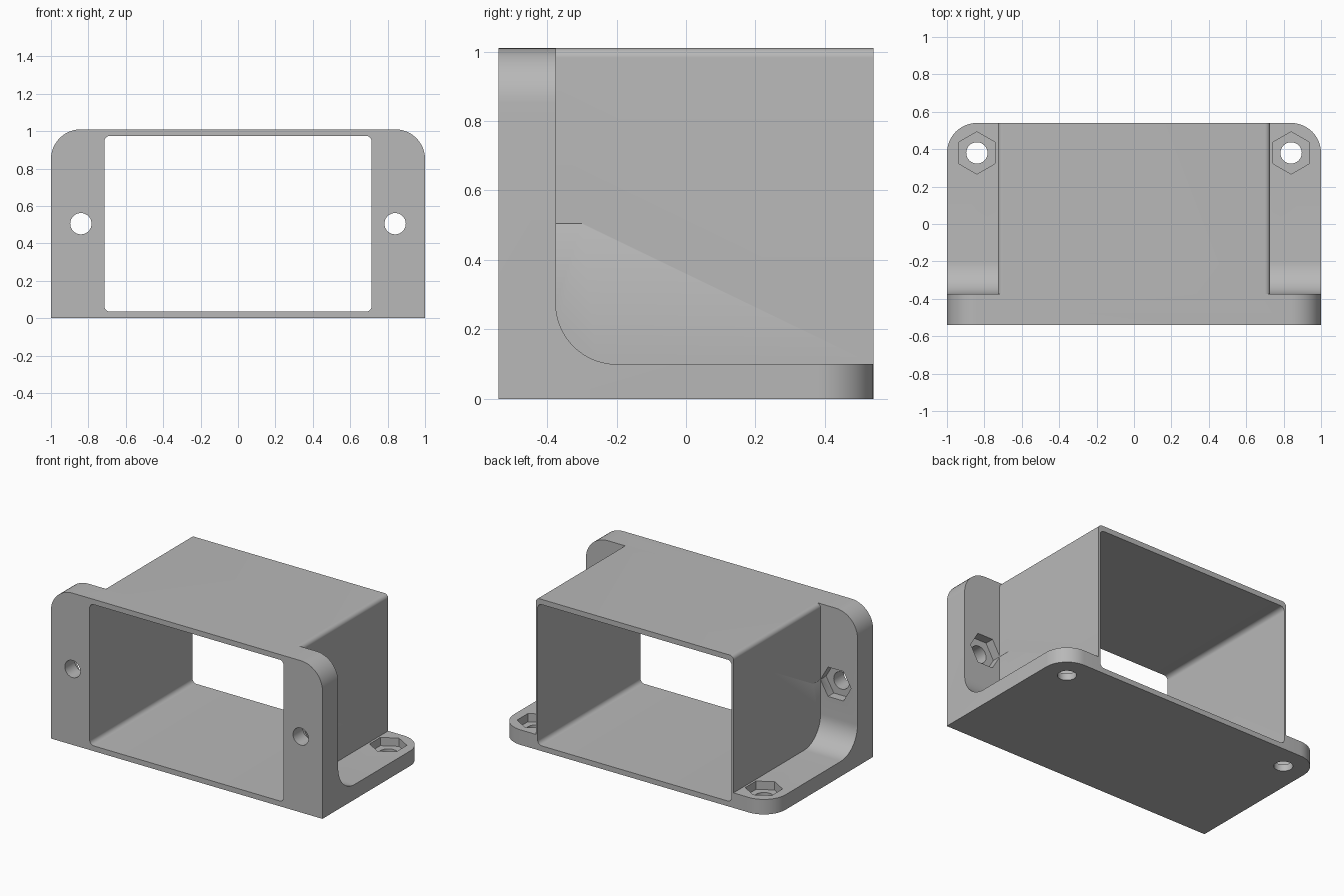
import bpy, bmesh, math
from mathutils import Vector

if "Cube" in bpy.data.objects:
    bpy.data.objects.remove(bpy.data.objects["Cube"], do_unlink=True)

# Main dimensions
HALF_Y, TOP = 0.54, 1.01
FLANGE_Y, BASE_Z = -0.375, 0.10
FILLET, CORNER = 0.175, 0.16
HOLE_X, HOLE_R, HEX_R = 0.84, 0.057, 0.113

grey = bpy.data.materials.new("plain grey")
grey.use_nodes = True
grey.diffuse_color = (0.48, 0.48, 0.48, 1)
grey.node_tree.nodes["Principled BSDF"].inputs["Base Color"].default_value = grey.diffuse_color


def arc(cx, cy, r, start, end, n=10):
    return [(cx + r * math.cos(math.radians(start + (end - start) * i / n)),
             cy + r * math.sin(math.radians(start + (end - start) * i / n)))
            for i in range(n + 1)]


def rounded_rect(x0, y0, x1, y1, r):
    return (arc(x1 - r, y1 - r, r, 0, 90) + arc(x0 + r, y1 - r, r, 90, 180)
            + arc(x0 + r, y0 + r, r, 180, 270) + arc(x1 - r, y0 + r, r, 270, 360))


def polygon(cx, cy, r, n, turn=0):
    return arc(cx, cy, r, turn, turn + 360, n)[:-1]


def prism(name, outline, axis, a, b, rounded=None):
    """Extrude a flat outline along an axis from a to b."""
    place = {"x": lambda u, v: (a, u, v), "y": lambda u, v: (u, a, v),
             "z": lambda u, v: (u, v, a)}[axis]
    shift = Vector([(b - a) * (axis == k) for k in "xyz"])
    bm = bmesh.new()
    face = bm.faces.new([bm.verts.new(place(u, v)) for u, v in outline])
    new = bmesh.ops.extrude_face_region(bm, geom=[face])["geom"]
    bmesh.ops.translate(bm, vec=shift,
                        verts=[g for g in new if isinstance(g, bmesh.types.BMVert)])
    bmesh.ops.recalc_face_normals(bm, faces=bm.faces)
    if rounded:
        bmesh.ops.bevel(bm, geom=[e for e in bm.edges if rounded(e)], offset=CORNER,
                        segments=12, profile=0.5, affect="EDGES")
    mesh = bpy.data.meshes.new(name)
    bm.to_mesh(mesh)
    bm.free()
    mesh.materials.append(grey)
    obj = bpy.data.objects.new(name, mesh)
    bpy.context.collection.objects.link(obj)
    return obj


def combine(target, tool, operation):
    tool.hide_render = True
    mod = target.modifiers.new(operation, "BOOLEAN")
    mod.operation, mod.object, mod.solver = operation, tool, "EXACT"
    bpy.context.view_layer.objects.active = target
    bpy.ops.object.modifier_apply(modifier=mod.name)
    bpy.data.objects.remove(tool, do_unlink=True)


# L-shaped bracket: front flange and base joined by a fillet
def outer_corner(edge):
    u, v = (w.co for w in edge.verts)
    if abs(u.x - v.x) > 0.01:
        return False
    top = min(u.z, v.z) > TOP - 0.001
    back = min(u.y, v.y) > HALF_Y - 0.001
    return top or back


profile = [(-HALF_Y, TOP), (-HALF_Y, 0), (HALF_Y, 0), (HALF_Y, BASE_Z)]
profile += arc(FLANGE_Y + FILLET, BASE_Z + FILLET, FILLET, 270, 180, 14)
profile += [(FLANGE_Y, TOP)]
bracket = prism("mounting_bracket_housing", profile, "x", -1, 1, outer_corner)

# Housing with a through opening
combine(bracket, prism("housing", rounded_rect(-0.728, 0.02, 0.728, TOP, 0.028),
                       "y", -0.45, HALF_Y), "UNION")
combine(bracket, prism("opening", rounded_rect(-0.714, 0.035, 0.714, 0.975, 0.03),
                       "y", -1, 1), "DIFFERENCE")

# Screw holes and hexagonal nut pockets, on both sides
for side in (-1, 1):
    x = side * HOLE_X
    cutters = [
        prism("flange_hole", polygon(x, 0.505, HOLE_R, 32), "y", -0.7, -0.3),
        prism("flange_nut_pocket", polygon(x, 0.505, HEX_R, 6), "y", FLANGE_Y - 0.06, -0.3),
        prism("base_hole", polygon(x, 0.38, HOLE_R, 32), "z", -0.1, 0.2),
        prism("base_nut_pocket", polygon(x, 0.38, HEX_R, 6, 30), "z", BASE_Z - 0.055, 0.2),
    ]
    for cutter in cutters:
        combine(bracket, cutter, "DIFFERENCE")

# Smooth rounded surfaces, sharp edges kept
bpy.ops.object.select_all(action="DESELECT")
bracket.select_set(True)
bpy.context.view_layer.objects.active = bracket
bpy.ops.object.shade_smooth_by_angle(angle=math.radians(30))
